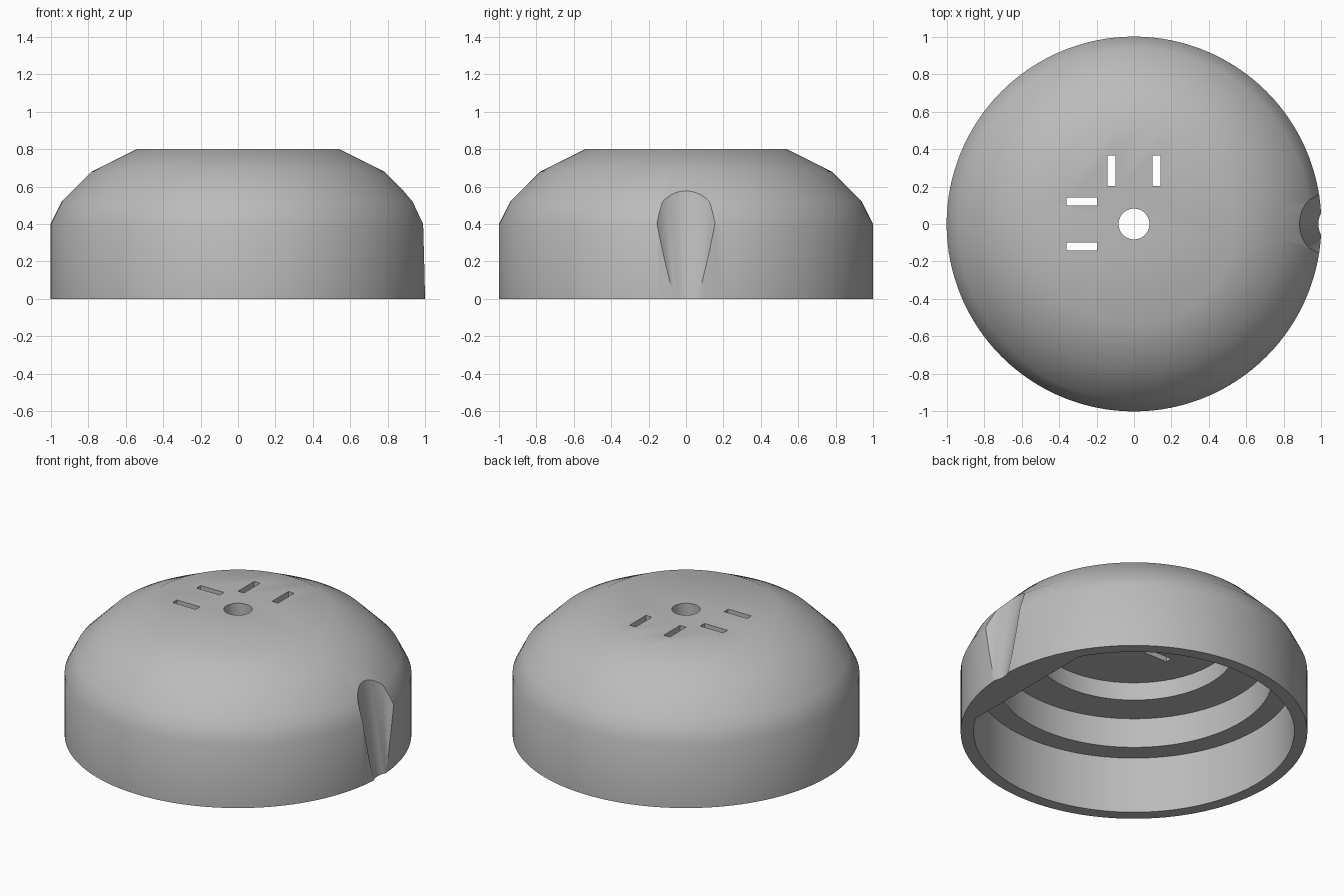
import bpy
import bmesh
from math import cos, sin, pi, radians

default = bpy.data.objects.get("Cube")
if default:
    bpy.data.objects.remove(default, do_unlink=True)

grey = bpy.data.materials.new("plain grey")
grey.use_nodes = True
colour = (0.5, 0.5, 0.5, 1)
grey.diffuse_color = colour
grey.node_tree.nodes["Principled BSDF"].inputs["Base Color"].default_value = colour


def finish(bm, name):
    bmesh.ops.recalc_face_normals(bm, faces=bm.faces)
    mesh = bpy.data.meshes.new(name)
    bm.to_mesh(mesh)
    bm.free()
    mesh.materials.append(grey)
    obj = bpy.data.objects.new(name, mesh)
    bpy.context.collection.objects.link(obj)
    return obj


def lathe(profile, segments, centre_x=0.0):
    """Closed solid of revolution from (radius, height) points, bottom to top."""
    bm = bmesh.new()
    rings = []
    for r, z in profile:
        angles = [2 * pi * i / segments for i in range(segments)]
        rings.append([bm.verts.new((centre_x + r * cos(a), r * sin(a), z)) for a in angles])
    for low, high in zip(rings, rings[1:]):
        for i in range(segments):
            j = (i + 1) % segments
            bm.faces.new((low[i], low[j], high[j], high[i]))
    bm.faces.new(rings[0])
    bm.faces.new(rings[-1])
    return bm


def box(name, x, y, z, sx, sy, sz):
    bm = bmesh.new()
    bmesh.ops.create_cube(bm, size=1)
    bmesh.ops.scale(bm, vec=(sx, sy, sz), verts=bm.verts)
    bmesh.ops.translate(bm, vec=(x, y, z), verts=bm.verts)
    return finish(bm, name)


# Domed outer body
body = finish(lathe([(1, 0), (1, 0.4), (0.94, 0.52), (0.78, 0.68), (0.54, 0.8)], 128), "domed_cap")

# Stepped cavity, flattened behind the side groove
bm = lathe([(0.925, -0.1), (0.925, 0.36), (0.8, 0.36), (0.8, 0.55),
            (0.584, 0.55), (0.584, 0.665)], 128)
bmesh.ops.bisect_plane(bm, geom=bm.verts[:] + bm.edges[:] + bm.faces[:],
                       plane_co=(0.801, 0, 0), plane_no=(1, 0, 0), clear_outer=True)
bmesh.ops.holes_fill(bm, edges=[e for e in bm.edges if e.is_boundary])
cutters = [finish(bm, "cavity_cutter")]

# Tapered side groove and centre hole
taper = [(0.13 + 0.176 * z, z) for z in (-0.1, 0.9)]
cutters.append(finish(lathe(taper, 40, 1.114), "groove_cutter"))
cutters.append(finish(lathe([(0.082, 0.6), (0.082, 0.9)], 48), "centre_hole_cutter"))

# Two pairs of slots
for side in (-1, 1):
    cutters.append(box("back_slot_cutter", 0.12 * side, 0.283, 0.75, 0.042, 0.163, 0.3))
    cutters.append(box("side_slot_cutter", -0.28, 0.12 * side, 0.75, 0.163, 0.042, 0.3))

# Carve everything out of the body
bpy.context.view_layer.objects.active = body
for cutter in cutters:
    cutter.hide_render = True
    mod = body.modifiers.new(cutter.name, "BOOLEAN")
    mod.operation = "DIFFERENCE"
    mod.solver = "EXACT"
    mod.object = cutter
    bpy.ops.object.modifier_apply(modifier=mod.name)
    bpy.data.objects.remove(cutter, do_unlink=True)

# Smooth dome with crisp rims and steps
bpy.ops.object.select_all(action="DESELECT")
body.select_set(True)
bpy.ops.object.shade_smooth_by_angle(angle=radians(32))
